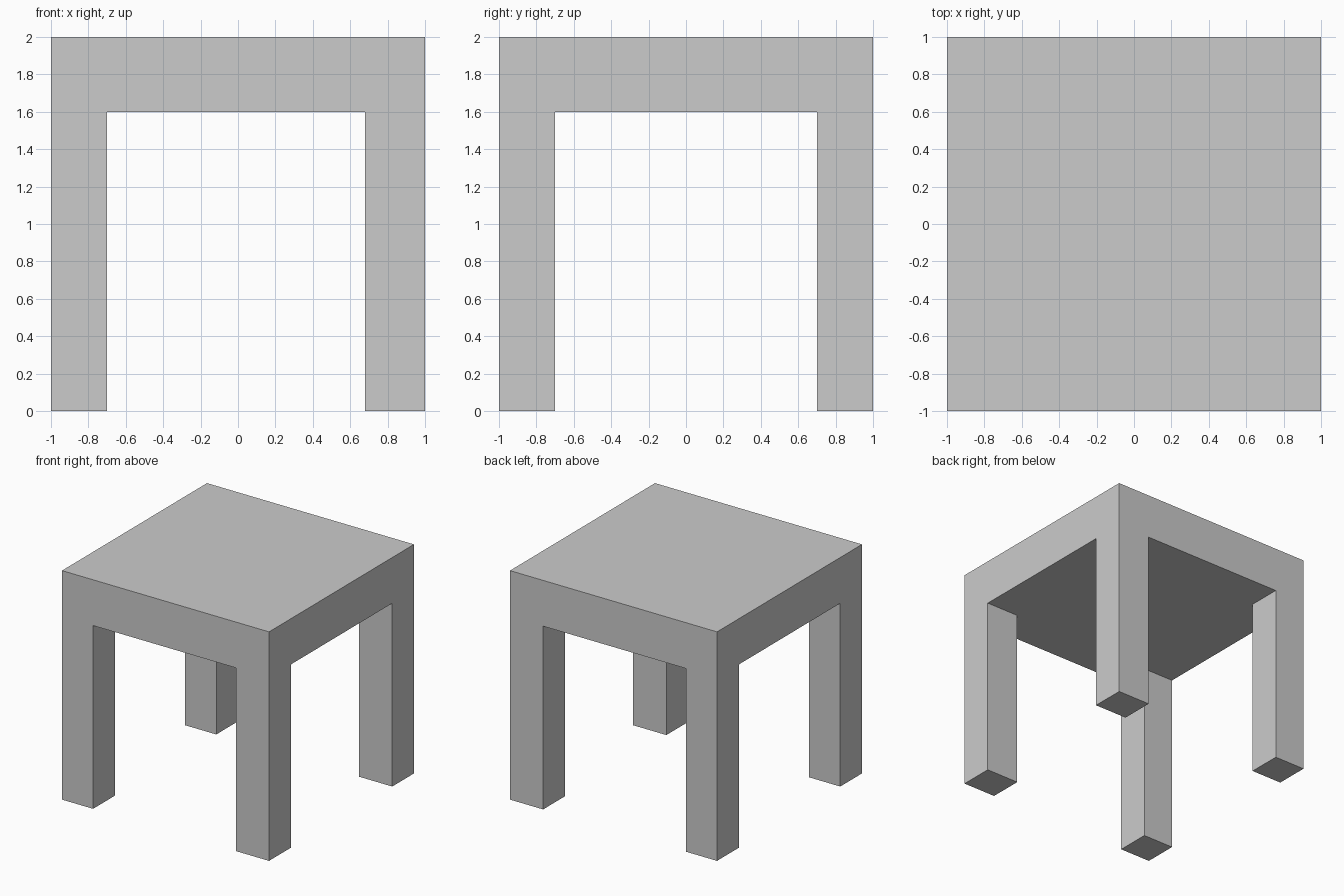
import bpy, bmesh, math
from mathutils import Matrix, Vector

if "Cube" in bpy.data.objects:
    bpy.data.objects.remove(bpy.data.objects["Cube"])

TOP, UNDER = 2.0, 1.6
LEG_X = (-0.70, 0.68)   # inner leg faces in x
LEG_Y = (-0.70, 0.70)   # inner leg faces in y

bm = bmesh.new()

# table top slab
bmesh.ops.create_cube(bm, size=1.0, matrix=Matrix.Translation((0, 0, (TOP + UNDER) / 2))
                      @ Matrix.Diagonal((2.0, 2.0, TOP - UNDER, 1.0)))

# cut the slab along the inner leg faces
for axis, cuts in ((0, LEG_X), (1, LEG_Y)):
    for c in cuts:
        n = Vector((0, 0, 0))
        n[axis] = 1
        bmesh.ops.bisect_plane(bm, geom=bm.verts[:] + bm.edges[:] + bm.faces[:],
                               plane_co=n * c, plane_no=n)

# pull the four corner faces of the underside down into legs
bm.normal_update()
corners = [f for f in bm.faces if f.normal.z < -0.9
           and abs(f.calc_center_median().x) > 0.8
           and abs(f.calc_center_median().y) > 0.8]
feet = bmesh.ops.extrude_discrete_faces(bm, faces=corners)["faces"]
for f in feet:
    for v in f.verts:
        v.co.z = 0.0

# merge flat neighbouring faces
bmesh.ops.dissolve_limit(bm, angle_limit=math.radians(1),
                         verts=bm.verts[:], edges=bm.edges[:])
bmesh.ops.recalc_face_normals(bm, faces=bm.faces[:])

mesh = bpy.data.meshes.new("table")
bm.to_mesh(mesh)
bm.free()
bpy.context.collection.objects.link(bpy.data.objects.new("table", mesh))
